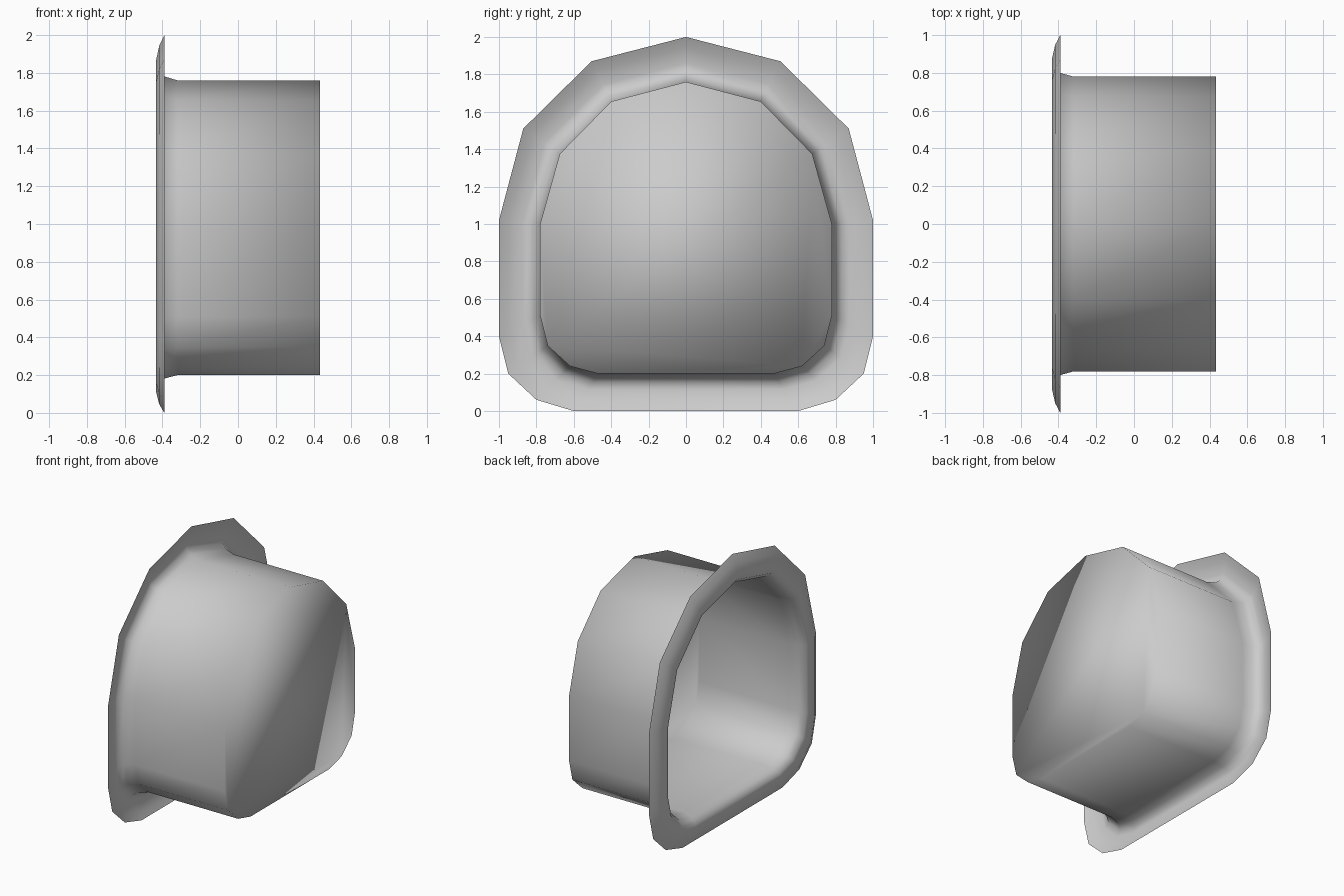
import bpy, bmesh

if "Cube" in bpy.data.objects:
    bpy.data.objects.remove(bpy.data.objects["Cube"])

# Half outlines (y, z) from top centre down to the flat base
OUTER = [(0, 2), (.505, 1.87), (.87, 1.51), (1, 1.02), (1, .4), (.95, .2), (.8, .06), (.6, 0)]
INNER = [(0, 1.76), (.4, 1.655), (.675, 1.375), (.78, 1), (.78, .51), (.74, .35), (.62, .24), (.47, .2)]

# Sections from flange rim to the rear: (x, blend 0 = inner, 1 = outer)
SECTIONS = [(-.39, 1), (-.417, .77), (-.435, .42), (-.43, .23), (-.39, .09), (-.32, 0), (.435, 0)]


def loop(x, t):
    half = [(a + (c - a) * t, b + (d - b) * t) for (a, b), (c, d) in zip(INNER, OUTER)]
    full = half + [(-y, z) for y, z in reversed(half[1:])]
    return [(x, y, z) for y, z in full]


# Open-fronted tub with a rolled flange and a closed rear wall
bm = bmesh.new()
rings = [[bm.verts.new(p) for p in loop(x, t)] for x, t in SECTIONS]
n = len(rings[0])
for a, b in zip(rings, rings[1:]):
    for i in range(n):
        j = (i + 1) % n
        bm.faces.new((a[i], a[j], b[j], b[i]))
bm.faces.new(rings[-1])
bmesh.ops.recalc_face_normals(bm, faces=bm.faces)

# Rear wall must face outward
bm.faces.ensure_lookup_table()
bm.normal_update()
if bm.faces[-1].normal.x < 0:
    bmesh.ops.reverse_faces(bm, faces=bm.faces)
for f in bm.faces:
    f.smooth = True

mesh = bpy.data.meshes.new("flanged_tub")
bm.to_mesh(mesh)
bm.free()
bpy.context.collection.objects.link(bpy.data.objects.new("flanged_tub", mesh))
